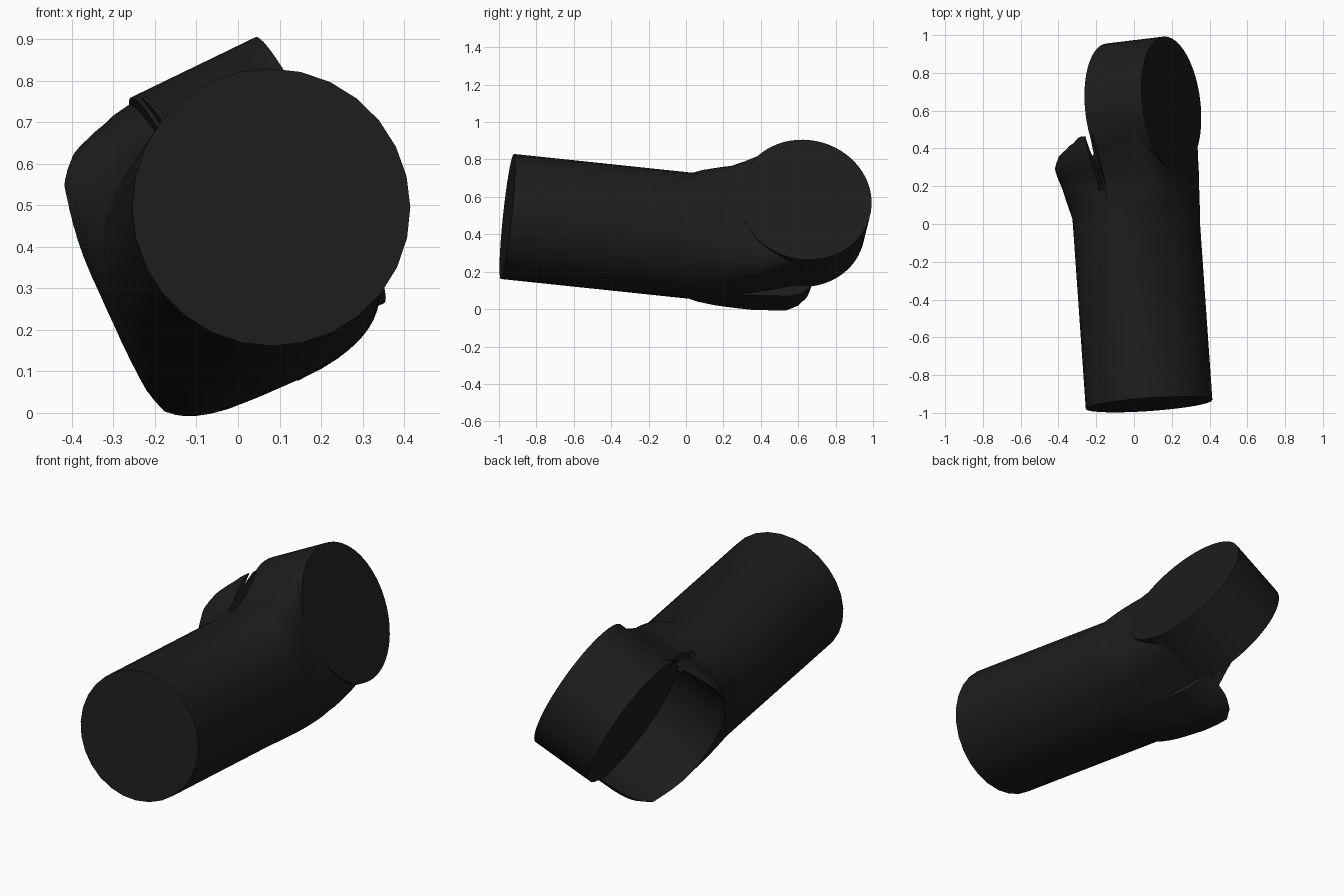
import bpy, bmesh
from math import pi, cos, sin
from mathutils import Vector, Matrix

if "Cube" in bpy.data.objects:
    bpy.data.objects.remove(bpy.data.objects["Cube"])

# Local frame: X = knuckle axis, Y = along the arm, Z = local up
d = Vector((-0.07, 1, -0.105)).normalized()
a = Vector((0.89, 0.12, 0.43))
a = (a - a.dot(d) * d).normalized()
u = a.cross(d)
FRAME = Matrix.Translation((0.013, 0, 0.395)) @ Matrix((a, d, u)).transposed().to_4x4()


def make(name, bm):
    bmesh.ops.recalc_face_normals(bm, faces=bm.faces)
    me = bpy.data.meshes.new(name)
    bm.to_mesh(me)
    bm.free()
    ob = bpy.data.objects.new(name, me)
    bpy.context.collection.objects.link(ob)
    ob.matrix_world = FRAME
    return ob


def prism(name, pts, x0, x1):
    bm = bmesh.new()
    f = bm.faces.new([bm.verts.new((x0, y, z)) for y, z in pts])
    ext = bmesh.ops.extrude_face_region(bm, geom=[f])["geom"]
    bmesh.ops.translate(bm, vec=(x1 - x0, 0, 0),
                        verts=[v for v in ext if isinstance(v, bmesh.types.BMVert)])
    return make(name, bm)


def circle(cy, r, n=64):
    return [(cy + r * cos(2 * pi * i / n), 0.129 + r * sin(2 * pi * i / n)) for i in range(n)]


def key(t, keys):
    for (t0, v0), (t1, v1) in zip(keys, keys[1:]):
        if t <= t1:
            return v0 + (v1 - v0) * max(0, (t - t0) / (t1 - t0))
    return keys[-1][1]


# Half-section controls along the arm: top, bottom, width, upper and lower squareness
RIGHT = (
    [(0.1, 0.336), (0.2, 0.345), (0.27, 0.368), (0.35, 0.405), (0.45, 0.457), (0.6, 0.48), (0.7, 0.46)],
    [(0.05, -0.336), (0.2, -0.331), (0.3, -0.318), (0.4, -0.293), (0.5, -0.262), (0.567, -0.24), (0.62, -0.22), (0.7, -0.19)],
    [(0, 0.336), (0.2, 0.318), (0.3, 0.315), (0.7, 0.314)],
    [(0, 2), (0.2, 4.5), (0.35, 8), (0.7, 9)],
    [(0, 2), (0.2, 2.8), (0.35, 3.8), (0.5, 6), (0.7, 8)])
LEFT = (
    [(0.1, 0.336), (0.2, 0.352), (0.25, 0.378), (0.302, 0.412), (0.363, 0.439), (0.436, 0.463), (0.7, 0.47)],
    [(0.1, -0.336), (0.3, -0.32), (0.5, -0.303), (0.58, -0.295), (0.64, -0.275), (0.68, -0.235), (0.7, -0.2)],
    [(0.1, 0.336), (0.58, 0.334), (0.7, 0.3)],
    [(0.05, 2), (0.3, 4), (0.363, 3.5), (0.413, 2.6), (0.436, 2.3), (0.7, 2.3)],
    [(0.05, 2), (0.4, 4), (0.58, 4), (0.7, 2.8)])


def half(t, ctl, side, n=28):
    top, bot, w, eu, el = (key(t, k) for k in ctl)
    out = []
    for i in range(n + 1):
        th = -pi / 2 + pi * i / n
        c, s = max(cos(th), 0), sin(th)
        e = eu if s >= 0 else el
        x = side * w * (c ** (2 / e) if 0 < i < n else 0)
        z = (top + bot) / 2 + (top - bot) / 2 * abs(s) ** (2 / e) * (1 if s >= 0 else -1)
        out.append(Vector((x, t, z)))
    if t < 0.02:            # plain tube keeps half the sides
        for i in range(1, n, 2):
            out[i] = (out[i - 1] + out[i + 1]) / 2
    return out


# Forearm: tube flaring into knuckle on one side and cup on the other
bm = bmesh.new()
rings = []
for t in (-0.963, 0, 0.05, 0.1, 0.15, 0.2, 0.235, 0.27, 0.302, 0.33, 0.363, 0.4, 0.436,
          0.47, 0.5, 0.54, 0.58, 0.61, 0.64, 0.66, 0.68, 0.7):
    pts = half(t, RIGHT, 1) + half(t, LEFT, -1)[::-1]
    rings.append([bm.verts.new(p) for p in pts])
for r0, r1 in zip(rings, rings[1:]):
    for i in range(len(r0)):
        j = (i + 1) % len(r0)
        bm.faces.new((r0[i], r0[j], r1[j], r1[i]))
bm.faces.new(rings[0])
bm.faces.new(rings[-1])
bmesh.ops.remove_doubles(bm, verts=bm.verts, dist=1e-5)
arm = make("forearm", bm)

# Knuckle disc, plus cutters for the cup hollow, the slanted lip and the slit beside the disc
steps = [
    (prism("cup_cutter", circle(0.59, 0.36), -0.7, 0.005), 'DIFFERENCE'),
    (prism("lip_cutter", [(0.35, 0.7), (0.816, -0.5), (1.2, -0.5), (1.2, 0.7)], -0.7, 0.005), 'DIFFERENCE'),
    (prism("slit_cutter", [(0.16, 0.28), (0.6, 0.28), (0.6, 0.6), (0.16, 0.6)], -0.042, -0.012), 'DIFFERENCE'),
    (prism("knuckle_disc", circle(0.601, 0.356), -0.02, 0.316), 'UNION')]
bpy.context.view_layer.objects.active = arm
arm.select_set(True)
for ob, op in steps:
    m = arm.modifiers.new("join", 'BOOLEAN')
    m.object, m.operation, m.solver = ob, op, 'EXACT'
    bpy.ops.object.modifier_apply(modifier=m.name)
    bpy.data.objects.remove(ob)

# Dark finish and smooth shading
mat = bpy.data.materials.new("dark_plastic")
mat.diffuse_color = (0.012, 0.012, 0.012, 1)
mat.use_nodes = True
mat.node_tree.nodes["Principled BSDF"].inputs["Base Color"].default_value = mat.diffuse_color
arm.data.materials.clear()
arm.data.materials.append(mat)
bpy.ops.object.shade_smooth_by_angle(angle=0.6)
